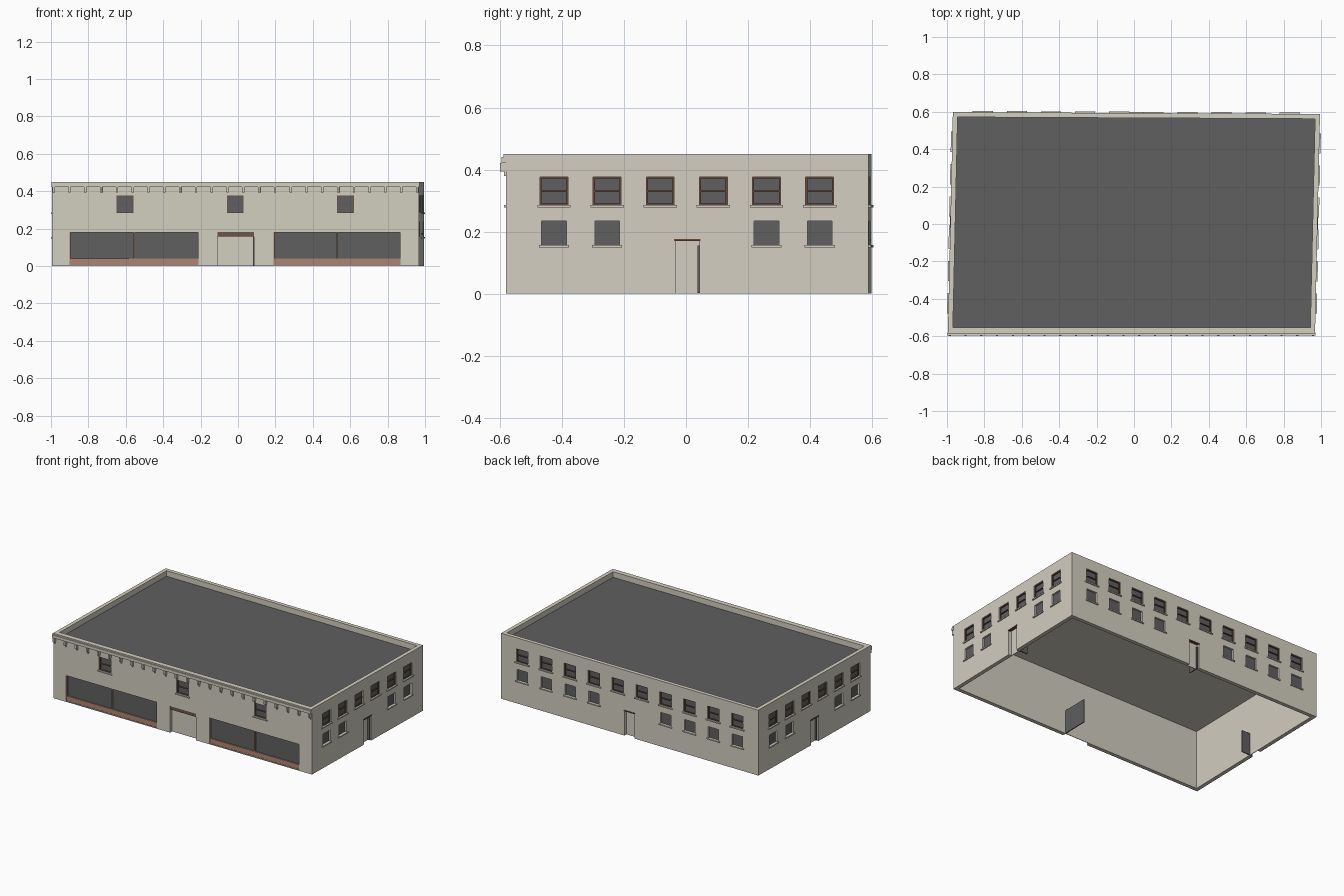
import bpy, bmesh

if "Cube" in bpy.data.objects:
    bpy.data.objects.remove(bpy.data.objects["Cube"], do_unlink=True)

# Outer shell of the building before the plan is skewed
X0, X1, Y0, Y1, TOP, WALL = -0.995, 0.968, -0.580, 0.593, 0.45, 0.026


def material(name, rgb):
    m = bpy.data.materials.new(name)
    m.use_nodes = True
    m.diffuse_color = (*rgb, 1)
    bsdf = next(n for n in m.node_tree.nodes if n.type == 'BSDF_PRINCIPLED')
    bsdf.inputs["Base Color"].default_value = (*rgb, 1)
    bsdf.inputs["Roughness"].default_value = 0.9
    return m


BEIGE = material("beige_render", (0.65, 0.62, 0.53))
GREY = material("dark_grey", (0.115, 0.115, 0.115))
BROWN = material("brown_wood", (0.14, 0.065, 0.04))
MUTED = material("muted_brown", (0.15, 0.09, 0.065))
CLAY = material("clay_panel", (0.42, 0.23, 0.17))

parts = {}


def warp(p):
    """The plan is slightly out of square."""
    t = (p.y - Y0) / (Y1 - Y0)
    return p.x + 0.0265 * t, p.y - 0.005 * p.x * t, p.z


def place(side, u, d, z):
    """u runs along the wall, d is the distance out of it."""
    return {"front": (u, Y0 - d, z), "back": (u, Y1 + d, z),
            "right": (X1 + d, u, z), "left": (X0 - d, u, z)}[side]


def box(name, mat, side, u, d, z):
    bm = parts.setdefault(name, (bmesh.new(), mat))[0]
    v = [[[bm.verts.new(place(side, a, b, c)) for c in z] for b in d] for a in u]
    for i in (0, 1):
        bm.faces.new([v[i][0][0], v[i][1][0], v[i][1][1], v[i][0][1]])
        bm.faces.new([v[0][i][0], v[1][i][0], v[1][i][1], v[0][i][1]])
        bm.faces.new([v[0][0][i], v[1][0][i], v[1][1][i], v[0][1][i]])


def finish(name):
    bm, mat = parts[name]
    for v in bm.verts:
        v.co = warp(v.co)
    bmesh.ops.recalc_face_normals(bm, faces=bm.faces)
    mesh = bpy.data.meshes.new(name)
    bm.to_mesh(mesh)
    bm.free()
    mesh.materials.append(mat)
    ob = bpy.data.objects.new(name, mesh)
    bpy.context.collection.objects.link(ob)
    return ob


def frame(name, mat, side, u, z, w, d):
    """Four thin bars around an opening."""
    for a in (u[0], u[1] - w):
        box(name, mat, side, (a, a + w), d, z)
    for c in (z[0], z[1] - w):
        box(name, mat, side, (u[0] + w, u[1] - w), d, (c, c + w))


def window(side, c, z, upper):
    h = 0.045 if upper else 0.04
    u = (c - h, c + h)
    box("opening_cutter", BEIGE, side, u, (-0.014, 0.03), z)
    box("window_glass", GREY, side, u, (-0.016, -0.012), z)
    box("window_sills", BEIGE, side, (u[0] - 0.009, u[1] + 0.009),
        (-0.014, 0.007), (z[0] - 0.008, z[0]))
    if upper:
        name, mat, w = ("front_window_frames", MUTED, 0.004) if side == "front" \
            else ("window_frames", BROWN, 0.005)
        bars = (-0.012, -0.005)
        frame(name, mat, side, u, z, w, bars)
        mid = sum(z) / 2
        box(name, mat, side, (u[0] + w, u[1] - w), bars,
            (mid - w / 2, mid + w / 2))


def door(side, u, top, leaf_at_high):
    box("opening_cutter", BEIGE, side, u, (-0.06, 0.03), (-0.05, top))
    box("door_panels", BEIGE, side, u, (-WALL, -WALL + 0.004), (0, top))
    # leaf swung inwards against one jamb
    a = u[1] - 0.006 if leaf_at_high else u[0]
    box("door_leaves", GREY, side, (a, a + 0.006),
        (-0.01 - (u[1] - u[0]), -0.01), (0.002, top - 0.018))


UPPER, LOWER = (0.285, 0.376), (0.156, 0.234)

# Side walls
for side in ("right", "left"):
    for i in range(6):
        c = -0.425 + 0.172 * i
        window(side, c, UPPER, True)
        if i not in (2, 3):
            window(side, c, LOWER, False)
door("right", (-0.032, 0.046), 0.173, True)
door("left", (-0.036, 0.042), 0.173, False)

# Back wall
for i in range(10):
    c = -0.835 + 0.1824 * i
    window("back", c, UPPER, True)
    if i not in (4, 5):
        window("back", c, LOWER, False)
door("back", (-0.052, 0.026), 0.173, False)

# Thin lintels over the side and back doors
for side, u in (("right", (-0.036, 0.05)), ("left", (-0.04, 0.046)),
                ("back", (-0.056, 0.03))):
    box("door_lintels", BROWN, side, u, (-0.015, 0.003), (0.169, 0.176))

# Front wall: upper windows, entrance and two shop windows
for c in (-0.605, -0.015, 0.575):
    window("front", c, UPPER, True)
door("front", (-0.11, 0.085), 0.182, True)
box("entrance_lintel", MUTED, "front", (-0.11, 0.085), (-0.02, -0.002), (0.159, 0.182))
for u in ((-0.9, -0.21), (0.19, 0.87)):
    z = (0.004, 0.183)
    mid = sum(u) / 2
    box("opening_cutter", BEIGE, "front", u, (-0.014, 0.03), z)
    box("shop_glass", GREY, "front", u, (-0.016, -0.012), (0.04, z[1]))
    box("shop_base_panels", CLAY, "front", u, (-0.016, -0.004), (z[0], 0.04))
    frame("shop_frames", CLAY, "front", u, z, 0.004, (-0.012, -0.003))
    box("shop_frames", CLAY, "front", (mid - 0.003, mid + 0.003),
        (-0.012, -0.003), (z[0] + 0.004, z[1] - 0.004))

# Stepped cornice and brackets
for d, z0, z1 in ((0.008, 0.441, TOP), (0.015, 0.421, 0.441)):
    box("cornice", BEIGE, "front", (X0 - 0.002, X1 + 0.002), (0, d), (z0, z1))
for i in range(24):
    c = X0 + 0.01 + i * (X1 - X0 - 0.02) / 23
    box("cornice_brackets", BEIGE, "front", (c - 0.006, c + 0.006),
        (-0.002, 0.019), (0.394, 0.421))
    box("cornice_brackets", BEIGE, "front", (c - 0.004, c + 0.004),
        (-0.002, 0.007), (0.38, 0.394))

# Flat roof sunk behind the parapet, with a pale ceiling under it
for name, mat, z in (("roof", GREY, (0.408, 0.412)),
                     ("ceiling", BEIGE, (0.404, 0.408))):
    box(name, mat, "front", (X0 + 0.02, X1 - 0.02),
        (-(Y1 - Y0) + 0.02, -0.02), z)

# Hollow wall ring, open at the bottom
bm = bmesh.new()
rings = []
for t in (0, WALL):
    for z in (0, TOP):
        rings.append([bm.verts.new(p) for p in (
            (X0 + t, Y0 + t, z), (X1 - t, Y0 + t, z),
            (X1 - t, Y1 - t, z), (X0 + t, Y1 - t, z))])
for a, b in ((0, 1), (1, 3), (3, 2), (2, 0)):
    for i in range(4):
        j = (i + 1) % 4
        bm.faces.new([rings[a][i], rings[a][j], rings[b][j], rings[b][i]])
parts["walls"] = (bm, BEIGE)

objects = {name: finish(name) for name in parts}

# Cut the window recesses and doorways
cutter = objects["opening_cutter"]
cutter.hide_render = True
cutter.hide_viewport = True
cutter.display_type = 'WIRE'
cut = objects["walls"].modifiers.new("openings", 'BOOLEAN')
cut.operation = 'DIFFERENCE'
cut.solver = 'EXACT'
cut.object = cutter
